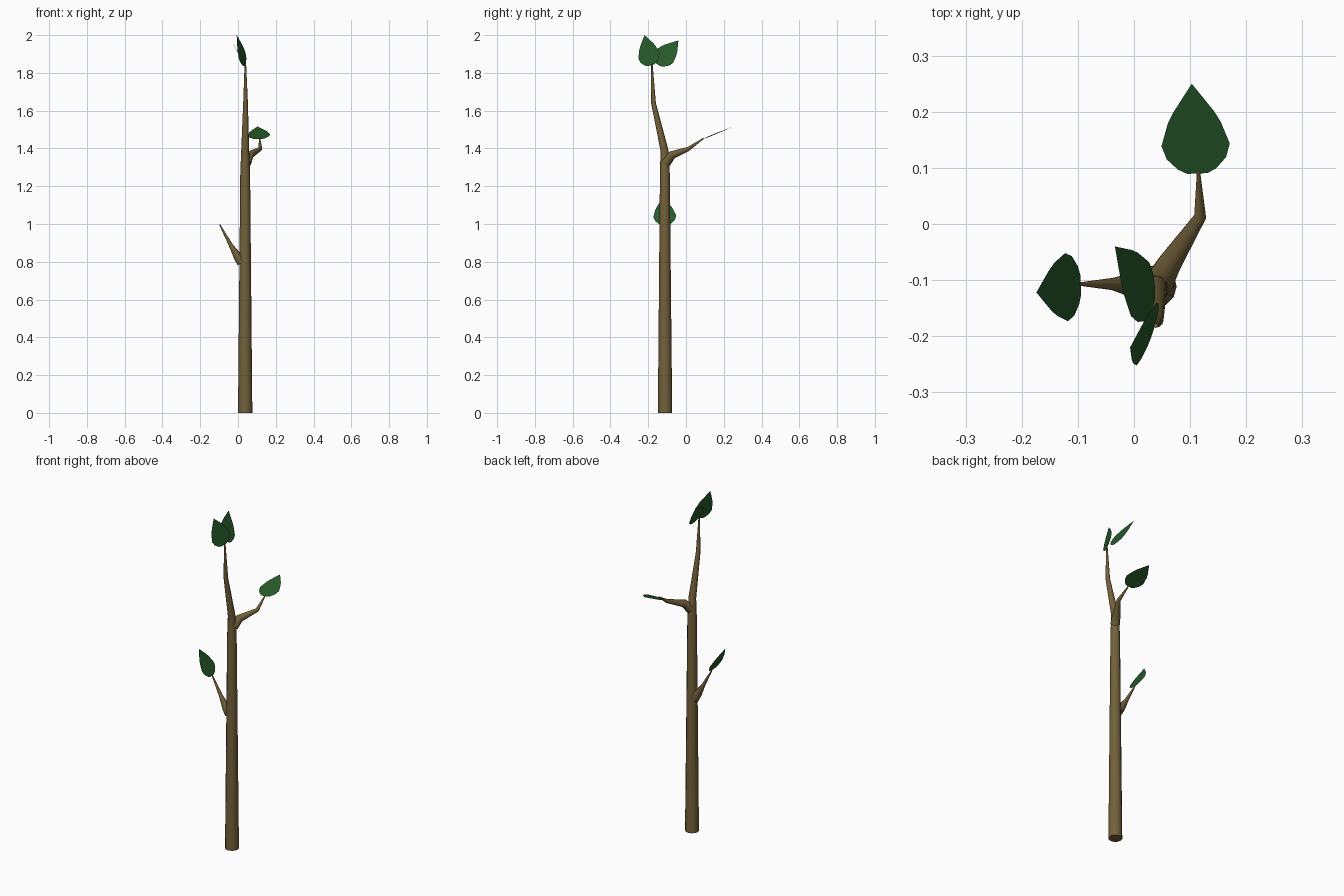
import bpy, bmesh, math
from mathutils import Vector

if "Cube" in bpy.data.objects:
    bpy.data.objects.remove(bpy.data.objects["Cube"])

SIDES = 12


def material(name, color):
    m = bpy.data.materials.new(name)
    m.diffuse_color = color
    m.use_nodes = True
    m.node_tree.nodes["Principled BSDF"].inputs["Base Color"].default_value = m.diffuse_color
    return m


BARK = material("bark", (0.17, 0.118, 0.042, 1))
GREEN = material("leaf_green", (0.02, 0.10, 0.022, 1))


def finish(name, bm, mat, smooth):
    me = bpy.data.meshes.new(name)
    bm.to_mesh(me)
    bm.free()
    me.materials.append(mat)
    for p in me.polygons:
        p.use_smooth = smooth and len(p.vertices) == 4
    ob = bpy.data.objects.new(name, me)
    bpy.context.collection.objects.link(ob)
    return ob


def limb(name, path):
    """Tapered tube through (x, y, z, radius) stations."""
    bm = bmesh.new()
    pts = [Vector(p[:3]) for p in path]
    rings = []
    for i, p in enumerate(pts):
        d = Vector()
        if i > 0:
            d += (p - pts[i - 1]).normalized()
        if i < len(pts) - 1:
            d += (pts[i + 1] - p).normalized()
        if i == 0 and path is TRUNK:
            d = Vector((0, 0, 1))
        d.normalize()
        ref = Vector((1, 0, 0)) if abs(d.x) < 0.75 else Vector((0, 1, 0))
        v = d.cross(ref).normalized()
        u = v.cross(d)
        ring = []
        for k in range(SIDES):
            a = 2 * math.pi * k / SIDES
            ring.append(bm.verts.new(p + path[i][3] * (u * math.cos(a) + v * math.sin(a))))
        rings.append(ring)
    for a, b in zip(rings, rings[1:]):
        for k in range(SIDES):
            j = (k + 1) % SIDES
            bm.faces.new((a[k], a[j], b[j], b[k]))
    bm.faces.new(rings[0][::-1])
    bm.faces.new(rings[-1])
    bmesh.ops.recalc_face_normals(bm, faces=bm.faces)
    return finish(name, bm, BARK, True)


# half outline of a leaf: (fraction of length, half width)
OUTLINE = [(0, 0.018), (0.05, 0.034), (0.17, 0.053), (0.32, 0.061),
           (0.57, 0.047), (0.69, 0.036)]


def leaf(name, base, tip, side):
    """Flat pointed leaf from base to tip, spread along side."""
    base, tip = Vector(base), Vector(tip)
    axis = tip - base
    n = axis.normalized()
    side = Vector(side)
    side = (side - n * side.dot(n)).normalized()
    pts = [base + axis * t + side * w for t, w in OUTLINE] + [tip]
    pts += [base + axis * t - side * w for t, w in reversed(OUTLINE)]
    bm = bmesh.new()
    f = bm.faces.new([bm.verts.new(p) for p in pts])
    f.normal_update()
    if f.normal.z < 0:
        f.normal_flip()
    return finish(name, bm, GREEN, False)


# trunk, bending into the thin leading shoot
TRUNK = [(0.038, -0.111, 0, 0.038), (0.038, -0.112, 1.27, 0.026),
         (0.038, -0.114, 1.39, 0.021), (0.040, -0.172, 1.64, 0.0125),
         (0.039, -0.181, 1.85, 0.004)]
limb("trunk", TRUNK)

# side branches
limb("upper_branch", [(0.045, -0.105, 1.325, 0.026), (0.062, -0.073, 1.366, 0.022),
                      (0.118, 0.013, 1.398, 0.011), (0.115, 0.092, 1.453, 0.003)])
limb("lower_branch", [(0.02, -0.109, 0.795, 0.026), (-0.002, -0.109, 0.828, 0.022),
                      (-0.038, -0.107, 0.888, 0.011), (-0.097, -0.107, 0.997, 0.003)])

# leaves
leaf("upper_branch_leaf", (0.113, 0.09, 1.45), (0.103, 0.25, 1.516), (1, 0.03, 0.05))
leaf("lower_branch_leaf", (-0.095, -0.108, 0.995), (-0.174, -0.122, 1.14), (0, 1, 0))
leaf("top_leaf_a", (0.036, -0.185, 1.84), (-0.007, -0.22, 2.0), (0.035, 0.113, 0.035))
leaf("top_leaf_b", (0.032, -0.152, 1.846), (-0.034, -0.04, 1.972), (-0.27, -0.78, 0.56))
